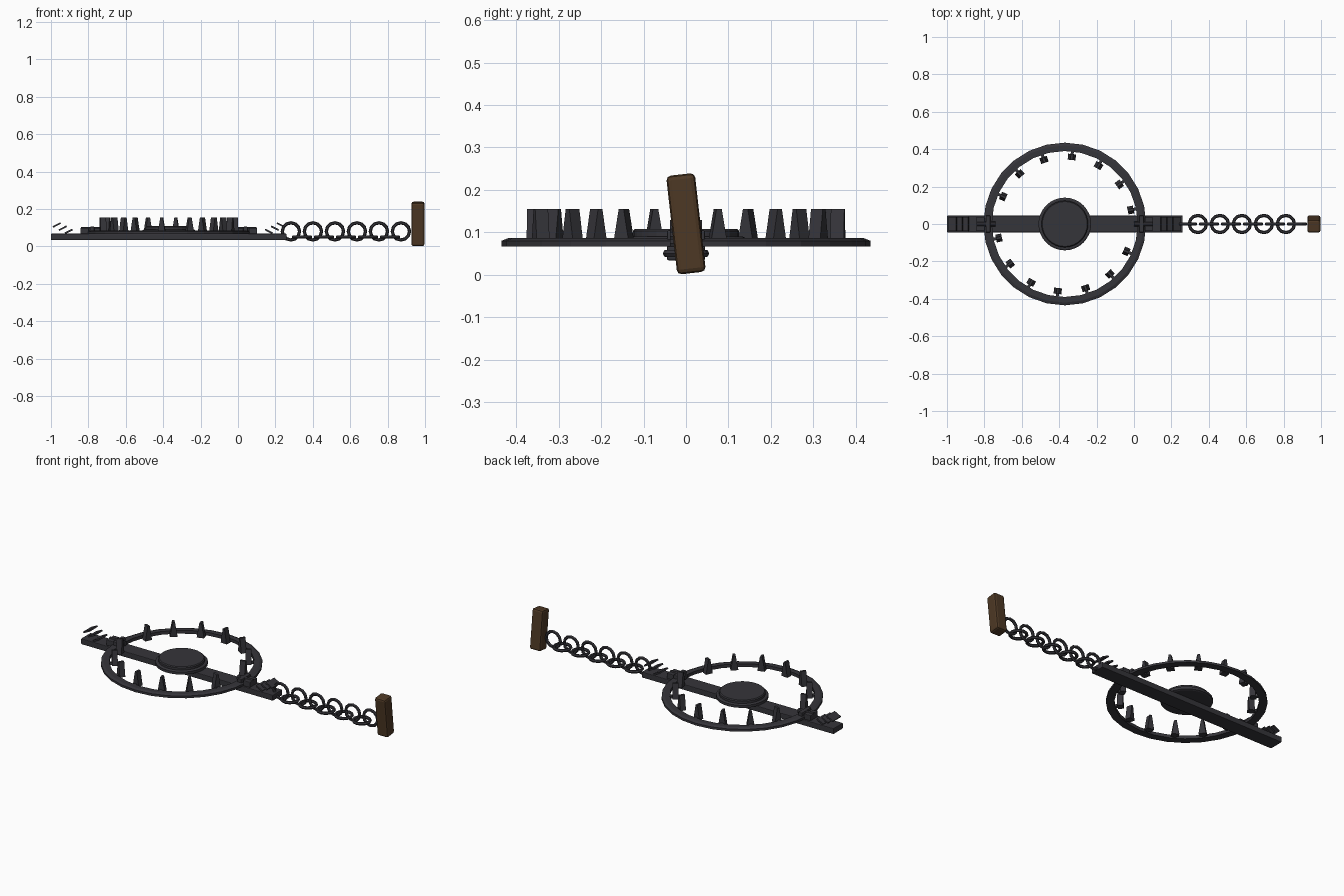
import bpy, bmesh, math
from mathutils import Matrix, Vector

if "Cube" in bpy.data.objects:
    bpy.data.objects.remove(bpy.data.objects["Cube"])

CX = -0.37          # centre of the jaw ring


def material(name, rgb):
    m = bpy.data.materials.new(name)
    m.use_nodes = True
    m.diffuse_color = (*rgb, 1)
    m.node_tree.nodes["Principled BSDF"].inputs["Base Color"].default_value = (*rgb, 1)
    return m


METAL = material("dark iron", (0.036, 0.035, 0.042))
WOOD = material("brown wood", (0.075, 0.04, 0.018))


def finish(bm, name, mat=METAL, bevel=0.0):
    bmesh.ops.recalc_face_normals(bm, faces=bm.faces)
    me = bpy.data.meshes.new(name)
    bm.to_mesh(me)
    bm.free()
    me.materials.append(mat)
    ob = bpy.data.objects.new(name, me)
    bpy.context.collection.objects.link(ob)
    if bevel:
        mod = ob.modifiers.new("Bevel", 'BEVEL')
        mod.width, mod.segments = bevel, 2
    return ob


def box(name, centre, size, rot=Matrix(), mat=METAL, bevel=0.0):
    bm = bmesh.new()
    m = Matrix.Translation(centre) @ rot @ Matrix.Diagonal((*size, 1))
    bmesh.ops.create_cube(bm, size=1, matrix=m)
    return finish(bm, name, mat, bevel)


def lathe(name, profile, steps, closed=False, matrix=Matrix(), start=0.0, sweep=math.tau):
    """Spin an (r, z) profile round z; closed profiles make rings."""
    bm = bmesh.new()
    full = sweep >= math.tau
    rows = []
    for i in range(steps if full else steps + 1):
        a = start + sweep * i / steps
        rows.append([bm.verts.new(matrix @ Vector((r * math.cos(a), r * math.sin(a), z)))
                     for r, z in profile])
    n = len(profile)
    for i in range(steps):
        p, q = rows[i], rows[(i + 1) % len(rows)]
        for j in range(n if closed else n - 1):
            k = (j + 1) % n
            bm.faces.new((p[j], q[j], q[k], p[k]))
    if not closed:
        bm.faces.new([r[0] for r in rows])
        bm.faces.new([r[-1] for r in rows])
    elif not full:
        bm.faces.new(rows[0])
        bm.faces.new(rows[-1])
    return finish(bm, name)


# base bar and trigger pan
box("base_bar", (CX, 0, 0.051), (1.26, 0.09, 0.034), bevel=0.004)
at_pan = Matrix.Translation((CX, 0, 0))
lathe("pan_base", [(0.132, 0.067), (0.141, 0.071), (0.141, 0.086), (0.134, 0.09)], 32, matrix=at_pan)
lathe("pan_plate", [(0.125, 0.086), (0.125, 0.103), (0.12, 0.108)], 32, matrix=at_pan)

# two half-round jaws
jaw = [(0.39, 0.067), (0.435, 0.067), (0.435, 0.08), (0.42, 0.086), (0.39, 0.086)]
for side, start in (("back", 0), ("front", math.pi)):
    lathe(f"{side}_jaw", jaw, 14, True, at_pan, start, math.pi)


# wedge teeth with a short stem to the jaw
def tooth(name, angle):
    bm = bmesh.new()
    turn = Matrix.Translation((CX, 0, 0)) @ Matrix.Rotation(angle, 4, 'Z')
    bmesh.ops.create_cube(bm, size=1, matrix=Matrix.Translation((0.36, 0, 0.112))
                          @ Matrix.Diagonal((0.032, 0.042, 0.086, 1)))
    for v in bm.verts:
        if v.co.z > 0.11:
            v.co.y *= 0.3
    bmesh.ops.create_cube(bm, size=1, matrix=Matrix.Translation((0.383, 0, 0.076))
                          @ Matrix.Diagonal((0.03, 0.016, 0.014, 1)))
    bm.transform(turn)
    finish(bm, name)


for i in range(7):
    for side, offset in (("back", 0), ("front", 180)):
        tooth(f"{side}_tooth_{i + 1}", math.radians(12 + 24 * i + offset))

# hinges and slanted spring leaves at both ends of the bar
for side, s in (("left", 1), ("right", -1)):
    box(f"{side}_hinge_block", (CX + s * 0.45, 0, 0.082), (0.045, 0.07, 0.034), bevel=0.004)
    box(f"{side}_hinge_plate", (CX + s * 0.41, 0, 0.088), (0.025, 0.09, 0.034), bevel=0.004)
    pin = Matrix.Translation((CX + s * 0.42, 0, 0.09)) @ Matrix.Rotation(math.pi / 2, 4, 'Y')
    lathe(f"{side}_hinge_pin", [(0.014, -0.05), (0.014, 0.05)], 10, matrix=pin)
    for i in range(3):
        tilt = Matrix.Rotation(s * math.radians(27), 4, 'Y')
        box(f"{side}_spring_leaf_{i + 1}", (CX + s * (0.535 + 0.032 * i), 0, 0.08 + 0.017 * i),
            (0.046, 0.075, 0.009), tilt)

# chain of upright and flat links
link = [(0.046 + 0.009 * math.cos(math.tau * k / 6), 0.009 * math.sin(math.tau * k / 6))
        for k in range(6)]
for i in range(11):
    x = 0.283 + 0.0588 * i
    upright = i % 2 == 0
    m = Matrix.Translation((x, 0, 0.08 if upright else 0.05))
    if upright:
        m = m @ Matrix.Rotation(math.pi / 2, 4, 'X')
    lathe(f"chain_link_{i + 1}", link, 12, True, m)

# wooden stake, leaning slightly
box("wooden_stake", (0.962, 0, 0.12), (0.07, 0.068, 0.234),
    Matrix.Rotation(math.radians(6.5), 4, 'X'), WOOD, 0.011)
